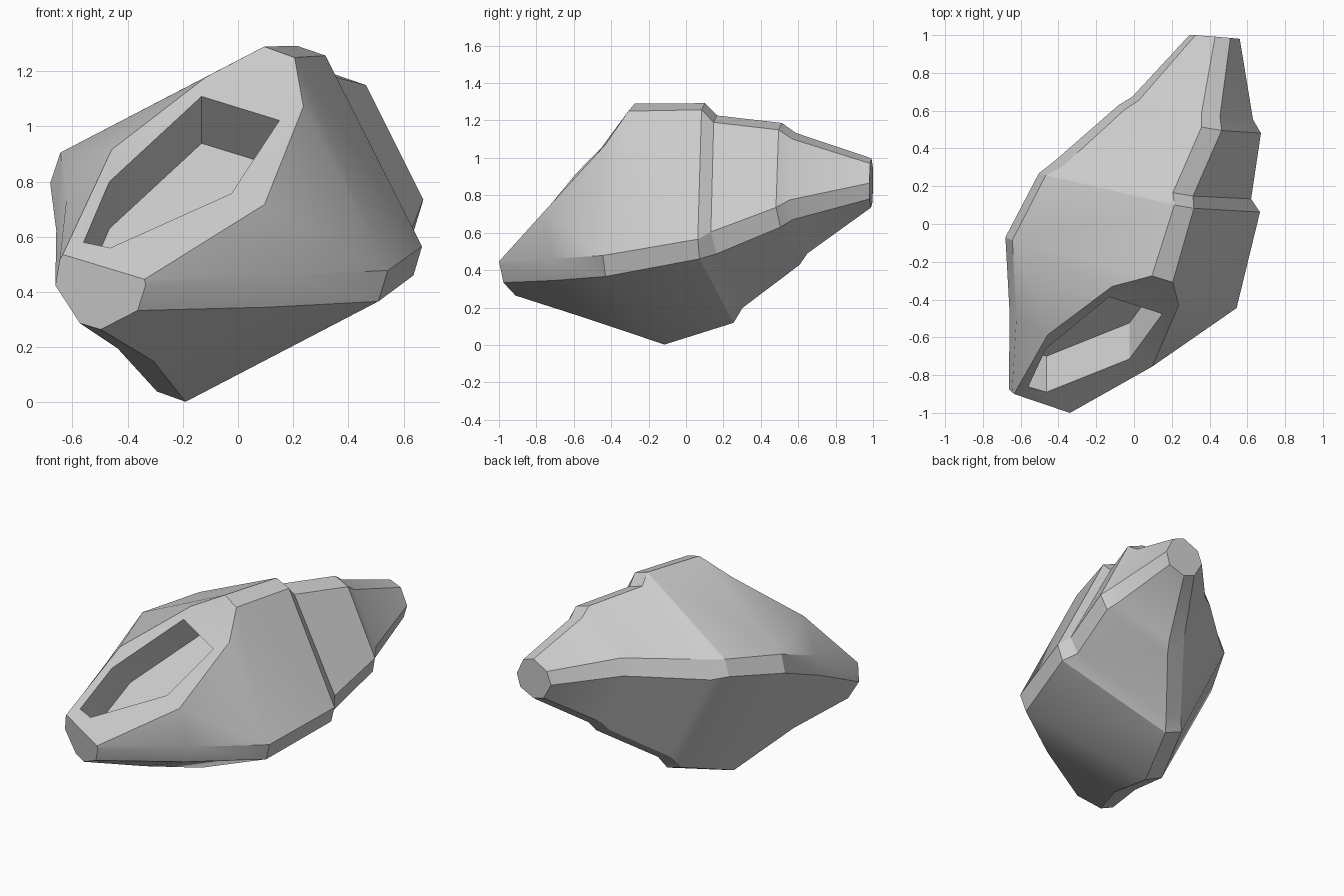
import bpy, bmesh, math
from mathutils import Vector

if "Cube" in bpy.data.objects:
    bpy.data.objects.remove(bpy.data.objects["Cube"])

# One flat grey for the whole hull
grey = bpy.data.materials.new("hull grey")
grey.diffuse_color = (0.6, 0.6, 0.6, 1)
grey.use_nodes = True
grey.node_tree.nodes["Principled BSDF"].inputs["Base Color"].default_value = grey.diffuse_color

bm = bmesh.new()


def mirrored(p, mid, side):
    """Reflect p through the plane at mid with normal side."""
    s = Vector(side).normalized()
    p = Vector(p)
    return p - 2 * (p - Vector(mid)).dot(s) * s


def ring(mid, side, right):
    """Eight-sided section: four right-hand points and their reflections."""
    left = [mirrored(p, mid, side) for p in reversed(right)]
    return [bm.verts.new(p) for p in list(right) + left]


def face(*v):
    bm.faces.new(v)


front_side = (.905, -.274, -.326)
rear_side = (.93, -.16, -.32)
wide_mid = (.15, -.289, 1.268)

# Sections from nose to tail; right points run roof, upper chine, lower chine, keel
nose = ring((-.487, -.95, .491), (.911, -.308, -.277),
            [(-.339, -1, .446), (-.335, -.995, .424), (-.364, -.976, .333), (-.498, -.912, .264)])
bend = ring((-.185, -.665, .80), front_side,
            [(.096, -.755, .717), (.143, -.72, .46), (.11, -.70, .345), (-.305, -.55, .148)])
wide = ring(wide_mid, front_side,
            [(.205, -.308, 1.25), (.543, -.445, .478), (.509, -.43, .366), (-.19, -.115, .002)])
step_a = ring((.265, .089, 1.275), rear_side,
              [(.317, .083, 1.257), (.667, .063, .565), (.636, .072, .46), (-.04, .254, .118)])
step_b = ring((.259, .16, 1.207), rear_side,
              [(.312, .148, 1.19), (.62, .133, .604), (.59, .163, .487), (-.005, .302, .198)])
step_c = ring((.41, .5, 1.168), rear_side,
              [(.464, .495, 1.15), (.672, .481, .735), (.64, .505, .63), (.238, .607, .428)])
step_d = ring((.405, .575, 1.115), rear_side,
              [(.455, .57, 1.10), (.63, .553, .775), (.60, .57, .67), (.262, .65, .49)])
tail = ring((.47, .988, .985), (.94, -.08, -.32),
            [(.51, .985, .97), (.56, .98, .865), (.535, .98, .78), (.428, .99, .735)])


def loft(a, b, skip=()):
    for i in range(8):
        if i not in skip:
            j = (i + 1) % 8
            face(a[i], a[j], b[j], b[i])


# Hull skin; side 7 is the roof, sides 0 and 6 meet the sloping front panel
loft(nose, bend, skip=(7,))
loft(bend, wide, skip=(0, 6, 7))
for a, b in zip((wide, step_a, step_b, step_c, step_d), (step_a, step_b, step_c, step_d, tail)):
    loft(a, b)
face(*nose)
face(*reversed(tail))

# Shoulders of the front panel
shoulder = Vector((.237, -.43, 1.072))
sr = bm.verts.new(shoulder)
sl = bm.verts.new((-.115, -.33, 1.18))
face(bend[0], bend[1], wide[1], sr)
face(sr, wide[1], wide[0])
face(bend[7], bend[6], wide[6], sl)
face(sl, wide[6], wide[7])

# Opening in the front panel, and its recessed floor
opening = [(-.56, -.862, .58), (-.463, -.89, .56), (-.024, -.714, .757),
           (.15, -.476, 1.022), (-.132, -.386, 1.109), (-.466, -.66, .80)]
rim = [bm.verts.new(p) for p in opening]
floor = [bm.verts.new(Vector(p) + Vector((0, .19, -.17))) for p in opening]
nl, nr, br, bl, tr, tl = nose[7], nose[0], bend[0], bend[7], wide[0], wide[7]
o5, o4, o3, o2, o1, o6 = rim
for f in ((nl, nr, o4, o5), (nr, br, o3, o4), (br, sr, o2, o3), (sr, tr, o2),
          (tr, tl, o1, o2), (tl, sl, o1), (sl, bl, o6, o1), (bl, nl, o5, o6)):
    face(*f)
for i in range(6):
    j = (i + 1) % 6
    face(rim[i], rim[j], floor[j], floor[i])
face(*floor)

bmesh.ops.recalc_face_normals(bm, faces=bm.faces)
mesh = bpy.data.meshes.new("hull")
bm.to_mesh(mesh)
bm.free()
mesh.materials.append(grey)
hull = bpy.data.objects.new("hull", mesh)
bpy.context.collection.objects.link(hull)

# Smooth the gentle bends, keep the chine and step edges crisp
bpy.context.view_layer.objects.active = hull
hull.select_set(True)
bpy.ops.object.shade_smooth_by_angle(angle=math.radians(30))
